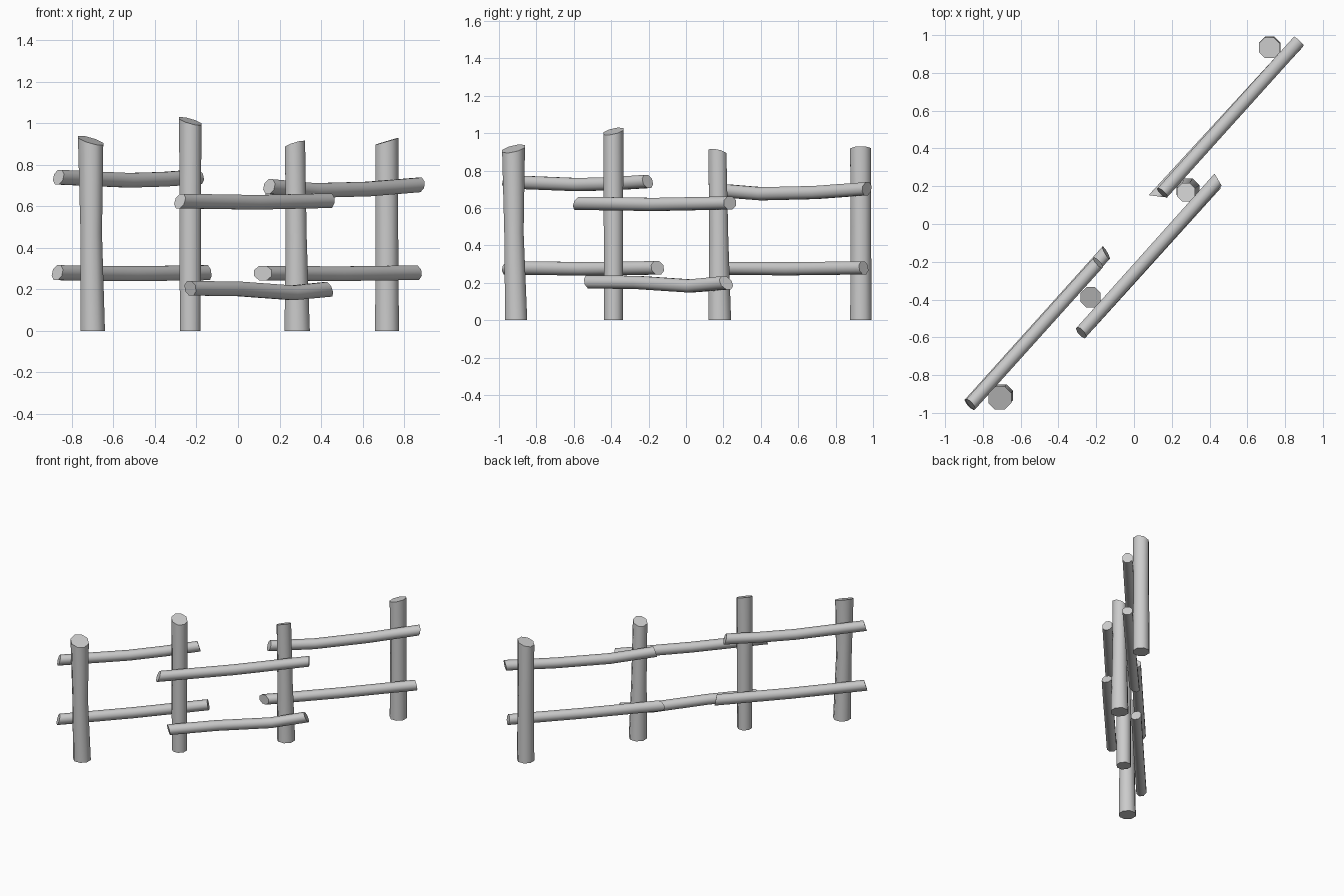
import bpy, bmesh, math
from mathutils import Vector

if "Cube" in bpy.data.objects:
    bpy.data.objects.remove(bpy.data.objects["Cube"])

SIDES = 8


def log(name, stations, d, u, v, cut0, cut1):
    """Octagonal log through (point, radius) stations; cuts slant the two ends."""
    bm = bmesh.new()
    rings = []
    for i, (p, r) in enumerate(stations):
        cut = cut0 if i == 0 else cut1 if i == len(stations) - 1 else (0, 0)
        ring = []
        for k in range(SIDES):
            a = math.tau * (k + 0.5) / SIDES
            s, t = r * math.cos(a), r * math.sin(a)
            ring.append(bm.verts.new(p + u * s + v * t + d * (cut[0] * s + cut[1] * t)))
        rings.append(ring)
    for a, b in zip(rings, rings[1:]):
        for k in range(SIDES):
            n = (k + 1) % SIDES
            bm.faces.new((a[k], a[n], b[n], b[k]))
    bm.faces.new(rings[0])
    bm.faces.new(rings[-1])
    bmesh.ops.recalc_face_normals(bm, faces=bm.faces[:])
    me = bpy.data.meshes.new(name)
    bm.to_mesh(me)
    bm.free()
    ob = bpy.data.objects.new(name, me)
    bpy.context.collection.objects.link(ob)
    bpy.ops.object.select_all(action='DESELECT')
    ob.select_set(True)
    bpy.context.view_layer.objects.active = ob
    bpy.ops.object.shade_smooth_by_angle(angle=math.radians(50))
    return ob


X, Y, Z = Vector((1, 0, 0)), Vector((0, 1, 0)), Vector((0, 0, 1))


def post(name, stations, slope):
    log(name, [(Vector(s[:3]), s[3]) for s in stations], Z, X, Y, (0, 0), slope)


def rail(name, start, end, heights, cut0, cut1, r=0.038):
    """heights: (fraction along rail, z) pairs."""
    a, b = Vector((*start, 0)), Vector((*end, 0))
    d = (b - a).normalized()
    pts = [(a.lerp(b, f) + Z * z, r) for f, z in heights]
    log(name, pts, d, Vector((d.y, -d.x, 0)), Z, cut0, cut1)


# Upright posts with slanted tops
post("post_1", [(-0.70, -0.908, 0, .064), (-0.707, -0.92, .47, .056),
                (-0.71, -0.922, .917, .066)], (-.28, .22))
post("post_2", [(-0.23, -0.388, 0, .054), (-0.23, -0.388, .5, .056),
                (-0.23, -0.388, 1.01, .058)], (-.28, .22))
post("post_3", [(0.285, 0.18, 0, .066), (0.28, 0.175, .45, .055),
                (0.275, 0.168, .898, .052)], (.3, -.2))
post("post_4", [(0.718, 0.935, 0, .062), (0.717, 0.935, .5, .059),
                (0.717, 0.933, .913, .06)], (.3, .02))

# Left rails
rail("left_upper_rail", (-.865, -.955), (-.19, -.205),
     [(0, .74), (.5, .725), (.75, .73), (1, .742)], (-.1, .3), (-.1, -.3))
rail("left_lower_rail", (-.87, -.955), (-.148, -.152),
     [(0, .28), (.5, .275), (1, .28)], (-.1, .3), (-.32, -.2), .039)

# Middle rails
rail("middle_upper_rail", (-.28, -.575), (.445, .235),
     [(0, .625), (.5, .619), (1, .627)], (-.1, .4), (-.32, 0))
rail("middle_lower_rail", (-.23, -.52), (.435, .215),
     [(0, .205), (.35, .202), (.74, .183), (1, .2)], (0, -.2), (-.32, -.5))

# Right rails
rail("right_upper_rail", (.15, .165), (.872, .967),
     [(0, .695), (.3, .676), (.66, .683), (1, .703)], (0, .3), (0, .15))
rail("right_lower_rail", (.12, .147), (.858, .95),
     [(0, .278), (.5, .275), (1, .28)], (.7, 0), (0, -.15))
